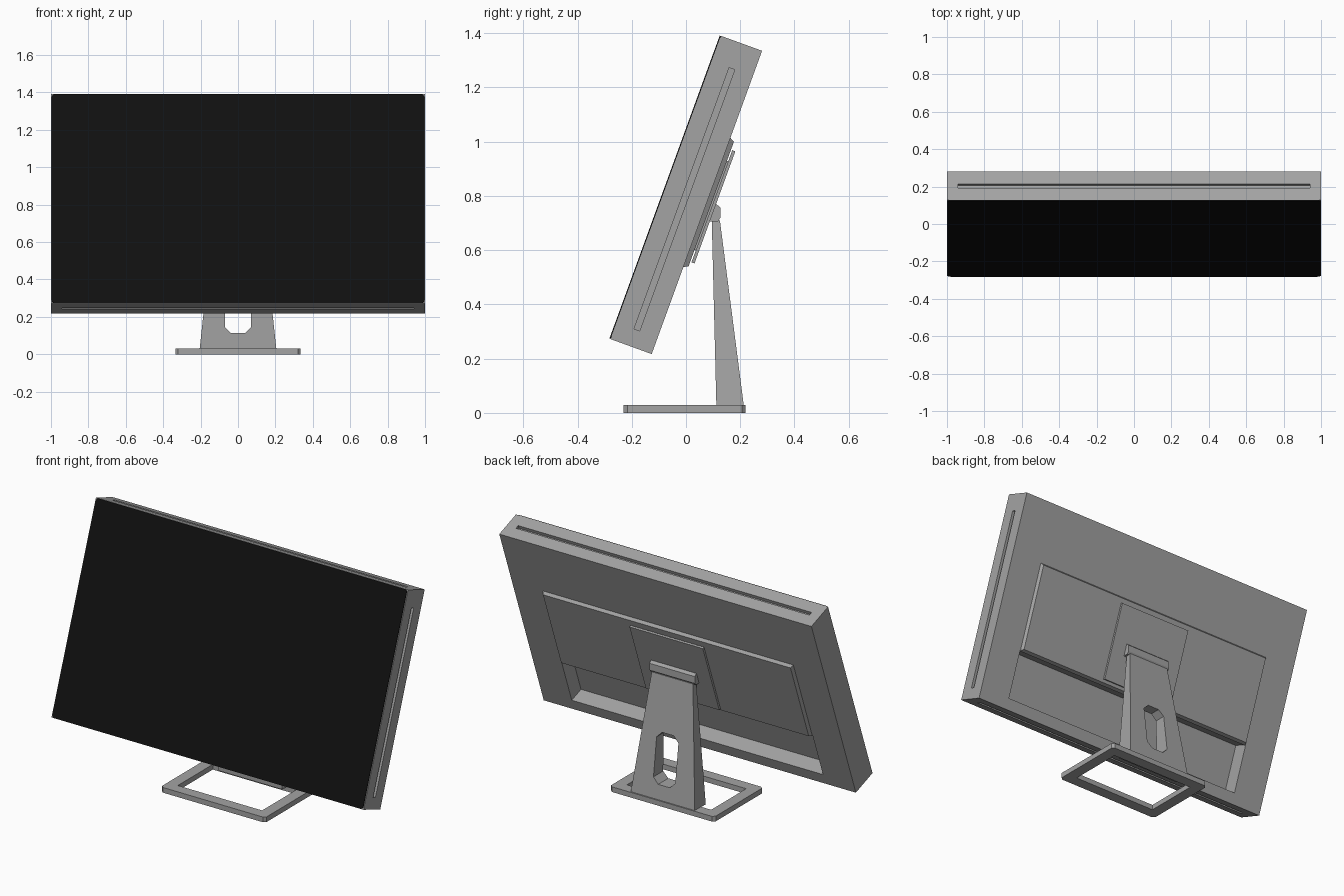
import bpy, bmesh, math
from mathutils import Matrix

if "Cube" in bpy.data.objects:
    bpy.data.objects.remove(bpy.data.objects["Cube"])

TILT = Matrix.Translation((0, 0, 0.804)) @ Matrix.Rotation(math.radians(-20), 4, 'X')
UPRIGHT = Matrix.Identity(4)


def material(name, v):
    m = bpy.data.materials.new(name)
    m.diffuse_color = (v, v, v, 1)
    m.use_nodes = True
    m.node_tree.nodes["Principled BSDF"].inputs["Base Color"].default_value = m.diffuse_color
    return m


GREY = material("grey_casing", 0.37)
BLACK = material("black_glass", 0.005)


def finish(name, bm, mat, frame=UPRIGHT):
    bmesh.ops.recalc_face_normals(bm, faces=bm.faces)
    me = bpy.data.meshes.new(name)
    bm.to_mesh(me)
    bm.free()
    me.materials.append(mat)
    ob = bpy.data.objects.new(name, me)
    bpy.context.collection.objects.link(ob)
    ob.matrix_world = frame
    return ob


def add_box(bm, x, y, z):
    """Box from (min, max) ranges."""
    vs = bmesh.ops.create_cube(bm, size=1)["verts"]
    for v in vs:
        v.co = [r[0] + (c + 0.5) * (r[1] - r[0]) for r, c in zip((x, y, z), v.co)]
    return vs


def boxes(name, ranges, mat, frame=UPRIGHT):
    bm = bmesh.new()
    for r in ranges:
        add_box(bm, *r)
    return finish(name, bm, mat, frame)


def prism(name, lower, upper, mat, frame=UPRIGHT):
    """Solid between two matching outlines of 3D points."""
    bm = bmesh.new()
    a = [bm.verts.new(p) for p in lower]
    b = [bm.verts.new(p) for p in upper]
    n = len(a)
    bm.faces.new(a)
    bm.faces.new(b)
    for i in range(n):
        j = (i + 1) % n
        bm.faces.new((a[i], a[j], b[j], b[i]))
    return finish(name, bm, mat, frame)


def rounded(x0, x1, y0, y1, r, seg):
    """Rectangle outline with rounded (seg=1: chamfered) corners."""
    pts = []
    for k, (cx, cy) in enumerate(((x1 - r, y1 - r), (x0 + r, y1 - r), (x0 + r, y0 + r), (x1 - r, y0 + r))):
        for i in range(seg + 1):
            t = (k + i / seg) * math.pi / 2
            pts.append((cx + r * math.cos(t), cy + r * math.sin(t)))
    return pts


def cut(ob, cutter):
    m = ob.modifiers.new("cut", 'BOOLEAN')
    m.object = cutter
    m.operation = 'DIFFERENCE'
    m.solver = 'EXACT'
    cutter.hide_render = True
    cutter.hide_viewport = True


# Tilted casing with edge slots and a port bay in the back
casing = boxes("display_casing", [((-1, 1), (-0.08, 0.082), (-0.595, 0.595))], GREY, TILT)
slot = (-0.011, 0.011)
cut(casing, boxes("casing_cutter", [
    ((-0.94, 0.94), slot, (0.575, 0.65)),
    ((-0.94, 0.94), slot, (-0.65, -0.575)),
    ((0.98, 1.05), slot, (-0.53, 0.495)),
    ((-0.805, 0.805), (-0.008, 0.15), (-0.53, -0.25)),
], GREY, TILT))

# Glass sheet
sheet = rounded(-0.996, 0.996, -0.594, 0.594, 0.015, 4)
prism("screen", [(x, -0.0795, z) for x, z in sheet], [(x, -0.084, z) for x, z in sheet], BLACK, TILT)

# Raised back panel with sloping rim
bm = bmesh.new()
for v in add_box(bm, (-0.805, 0.805), (0.078, 0.099), (-0.256, 0.256)):
    if v.co.y > 0.09:
        v.co.x *= 0.793 / 0.805
        v.co.z *= 0.244 / 0.256
finish("back_panel", bm, GREY, TILT)

# Mounting plate and its spacer
boxes("mount_plate", [((-0.235, 0.235), (0.104, 0.116), (-0.227, 0.213))], GREY, TILT)
boxes("mount_spacer", [((-0.19, 0.19), (0.095, 0.106), (-0.18, 0.17))], GREY, TILT)

# Hinge bar
hinge = [(0.085, 0.705), (0.117, 0.705), (0.127, 0.72), (0.127, 0.757), (0.112, 0.77), (0.09, 0.755)]
prism("hinge_bar", [(-0.145, y, z) for y, z in hinge], [(0.145, y, z) for y, z in hinge], GREY)

# Tapered leg with cable opening
leg = prism("stand_leg",
            [(-0.205, 0.112, 0.028), (0.205, 0.112, 0.028), (0.205, 0.213, 0.028), (-0.205, 0.213, 0.028)],
            [(-0.132, 0.095, 0.71), (0.132, 0.095, 0.71), (0.132, 0.125, 0.71), (-0.132, 0.125, 0.71)], GREY)
hole = rounded(-0.07, 0.07, 0.113, 0.40, 0.033, 1)
cut(leg, prism("cable_hole_cutter", [(x, 0, z) for x, z in hole], [(x, 0.4, z) for x, z in hole], GREY))

# Open rectangular base ring
outer = rounded(-0.335, 0.335, -0.23, 0.22, 0.014, 1)
base = prism("base_ring", [(x, y, 0) for x, y in outer], [(x, y, 0.03) for x, y in outer], GREY)
cut(base, boxes("base_cutter", [((-0.27, 0.27), (-0.165, 0.155), (-0.1, 0.1))], GREY))
